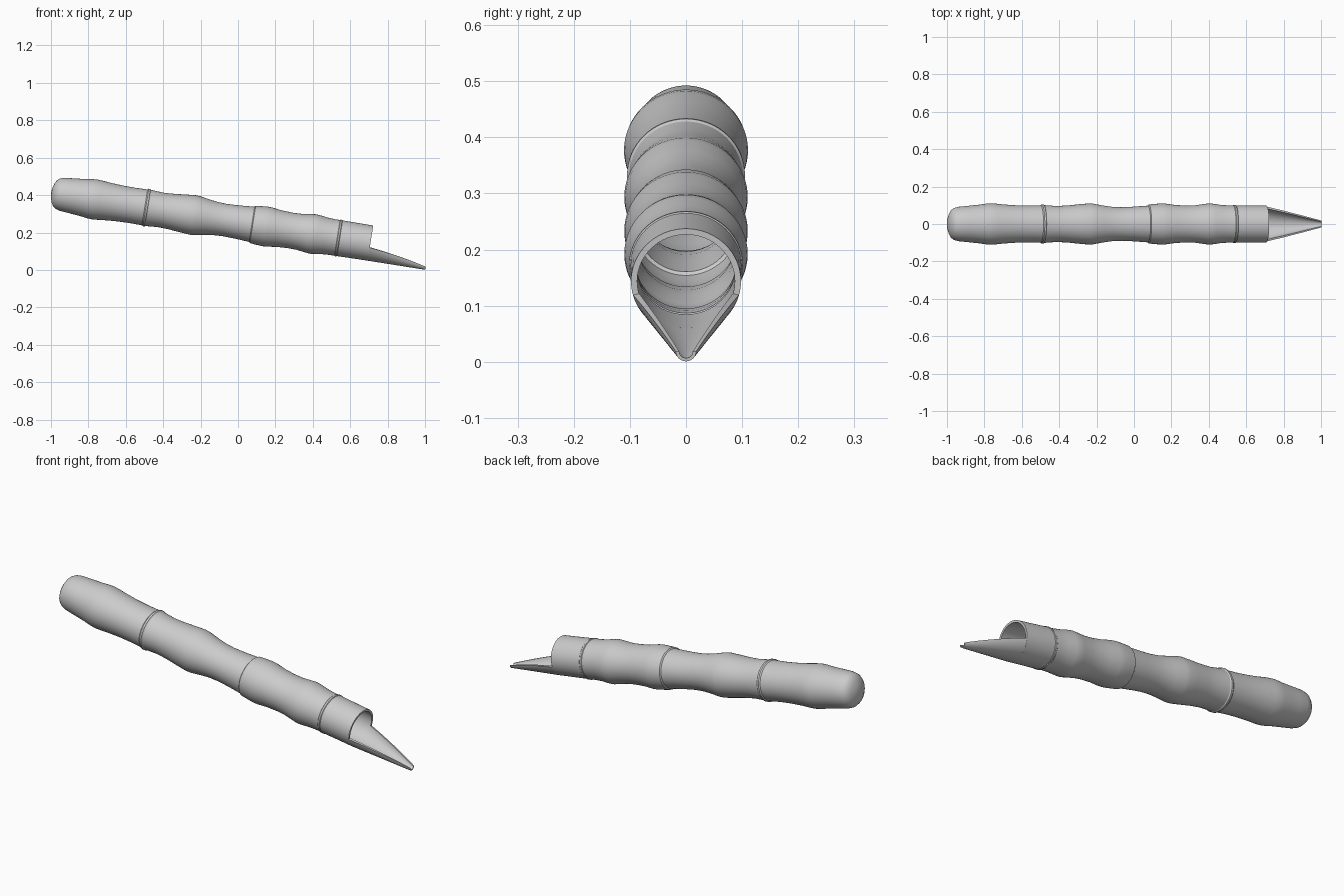
import bpy, bmesh, math
from mathutils import Matrix, Vector

if "Cube" in bpy.data.objects:
    bpy.data.objects.remove(bpy.data.objects["Cube"])

TILT = math.radians(9)
SIDES = 64
# local frame: x along the cane, y sideways, z up (slightly flattened)
FRAME = (Matrix.Translation((0, 0, 0.2555)) @ Matrix.Rotation(TILT, 4, 'Y')
         @ Matrix.Diagonal((1, 1, 0.97, 1)))
WALL = 0.011


def finish(bm, name):
    bmesh.ops.recalc_face_normals(bm, faces=bm.faces)
    bm.transform(FRAME)
    me = bpy.data.meshes.new(name)
    bm.to_mesh(me)
    bm.free()
    ob = bpy.data.objects.new(name, me)
    bpy.context.collection.objects.link(ob)
    bpy.context.view_layer.objects.active = ob
    ob.select_set(True)
    bpy.ops.object.shade_smooth_by_angle(angle=math.radians(30))
    ob.select_set(False)
    return ob


def bridge(bm, a, b, closed=True):
    n = len(a)
    for i in range(n if closed else n - 1):
        j = (i + 1) % n
        bm.faces.new((a[i], a[j], b[j], b[i]))


# bamboo tube: (distance along axis, radius) with swellings and node rings
outer = [(-1.008, 0.03), (-1.0, 0.055), (-0.99, 0.073), (-0.975, 0.085), (-0.95, 0.092),
         (-0.9, 0.097), (-0.84, 0.103), (-0.80, 0.109), (-0.775, 0.1105), (-0.75, 0.109),
         (-0.70, 0.104), (-0.64, 0.100), (-0.57, 0.0985), (-0.505, 0.100),
         (-0.499, 0.105), (-0.490, 0.105), (-0.485, 0.101),
         (-0.42, 0.096), (-0.36, 0.099), (-0.29, 0.106), (-0.245, 0.110), (-0.22, 0.1085),
         (-0.17, 0.099), (-0.12, 0.092), (-0.07, 0.0895), (-0.01, 0.092), (0.075, 0.098),
         (0.080, 0.104), (0.089, 0.105), (0.11, 0.107), (0.145, 0.110), (0.17, 0.109),
         (0.22, 0.102), (0.28, 0.0985), (0.33, 0.100), (0.38, 0.107), (0.405, 0.110),
         (0.43, 0.108), (0.47, 0.102), (0.51, 0.0995), (0.537, 0.0995),
         (0.540, 0.102), (0.548, 0.102), (0.551, 0.0995), (0.64, 0.0985), (0.717, 0.098)]
inner = [(s, r - WALL) for s, r in reversed(outer) if s > -0.98]
bm = bmesh.new()
rings = []
for s, r in outer + inner:
    rings.append([bm.verts.new((s, r * math.sin(a), r * math.cos(a)))
                  for a in (2 * math.pi * i / SIDES for i in range(SIDES))])
for a, b in zip(rings, rings[1:]):
    bridge(bm, a, b)
for ring, s in ((rings[0], -1.012), (rings[-1], -0.985)):
    tip = bm.verts.new((s, 0, 0))
    for i in range(SIDES):
        bm.faces.new((ring[i], ring[(i + 1) % SIDES], tip))
finish(bm, "bamboo_tube")

# pointed scoop: tapering trough whose underside continues the tube
bm = bmesh.new()
STEPS, ARC = 12, 24
sections = []
for k in range(STEPS + 1):
    t = k / STEPS
    s = 0.715 + t * (1.028 - 0.715)
    r = 0.098 + t * (0.018 - 0.098)
    half = math.radians(75 + 15 * t)
    wall = WALL + t * (0.006 - WALL)
    zc = -0.098 + r
    angles = [-half + 2 * half * i / ARC for i in range(ARC + 1)]
    loop = [(r, a) for a in angles] + [(r - wall, a) for a in reversed(angles)]
    sections.append([bm.verts.new((s, q * math.sin(a), zc - q * math.cos(a))) for q, a in loop])
for a, b in zip(sections, sections[1:]):
    bridge(bm, a, b)
for loop in (sections[0], sections[-1]):
    n = len(loop)
    for i in range(ARC):
        bm.faces.new((loop[i], loop[i + 1], loop[n - 2 - i], loop[n - 1 - i]))
finish(bm, "scoop_tip")
